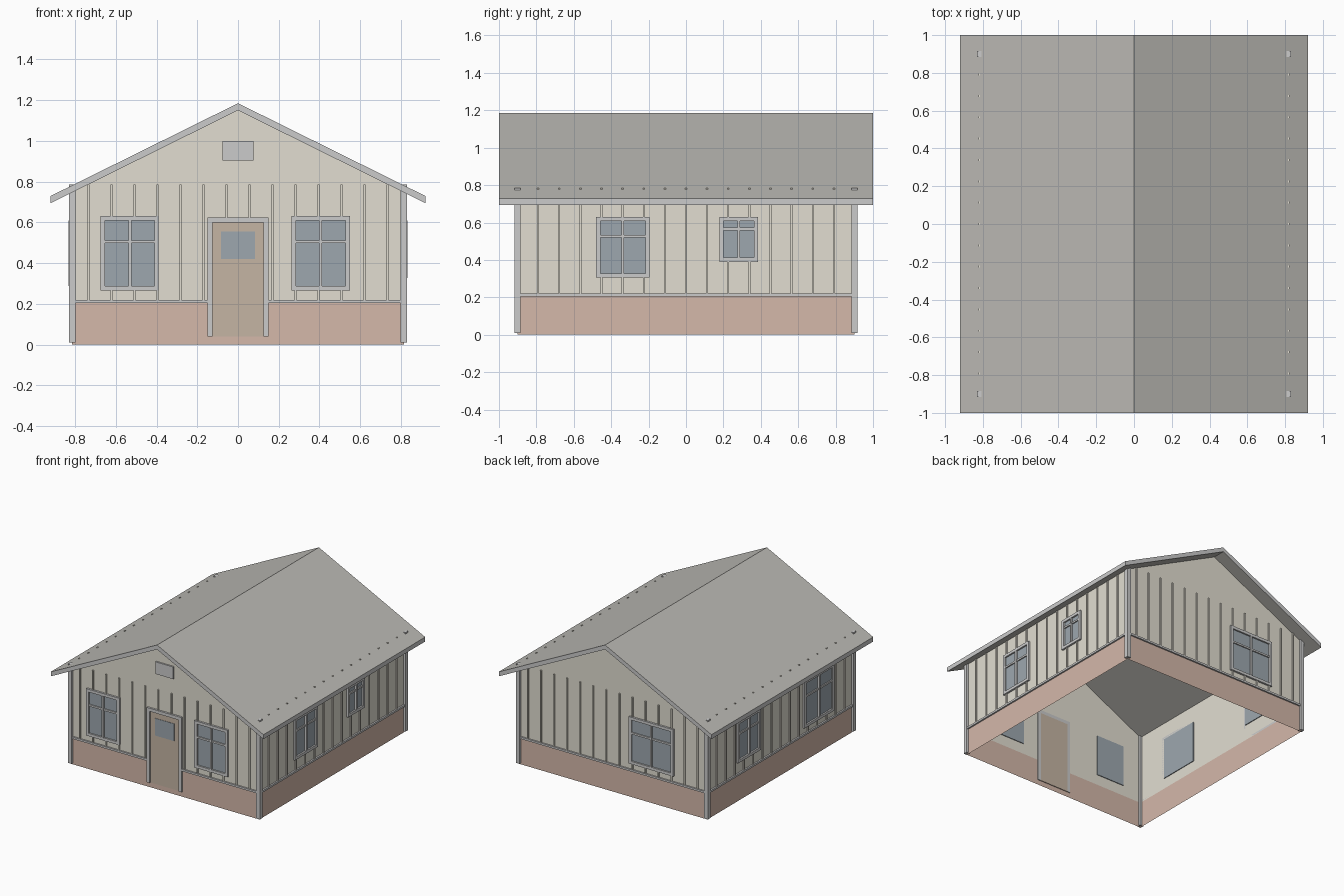
import bpy, bmesh, math
from mathutils import Matrix

if "Cube" in bpy.data.objects:
    bpy.data.objects.remove(bpy.data.objects["Cube"])

WX, WY = 0.815, 0.90          # wall half sizes
EAVE, BAND, TOP = 0.75, 0.205, 0.785
RIDGE, DROP = 1.185, 0.495    # roof top and slope


def material(name, r, g, b):
    m = bpy.data.materials.new(name)
    m.diffuse_color = (r, g, b, 1)
    m.use_nodes = True
    m.node_tree.nodes["Principled BSDF"].inputs["Base Color"].default_value = m.diffuse_color
    return m


SIDING = material("siding", 0.76, 0.73, 0.64)
BRICK = material("brick", 0.66, 0.48, 0.40)
ROOF = material("roofing", 0.50, 0.49, 0.46)
GLASS = material("glass", 0.34, 0.39, 0.43)
WOOD = material("door_wood", 0.56, 0.46, 0.37)


def finish(bm, name, mats, matrix=Matrix()):
    bm.transform(matrix)
    me = bpy.data.meshes.new(name)
    bm.to_mesh(me)
    bm.free()
    for m in mats:
        me.materials.append(m)
    ob = bpy.data.objects.new(name, me)
    bpy.context.collection.objects.link(ob)
    return ob


def boxes(name, items, mat=None, matrix=Matrix()):
    """One object of boxes, each (x0, x1, y0, y1, z0, z1)."""
    bm = bmesh.new()
    for x0, x1, y0, y1, z0, z1 in items:
        m = (Matrix.Translation(((x0 + x1) / 2, (y0 + y1) / 2, (z0 + z1) / 2))
             @ Matrix.Diagonal((x1 - x0, y1 - y0, z1 - z0, 1)))
        bmesh.ops.create_cube(bm, size=1, matrix=m)
    return finish(bm, name, [mat] if mat else [], matrix)


def build_wall(side, angle, half, dist, windows, bars, door=False):
    """Wall facing -y at distance dist, turned about z by angle."""
    rot = Matrix.Rotation(math.radians(angle), 4, 'Z')

    def slab(u0, u1, z0, z1, d0, d1):
        return (u0, u1, -dist - d1, -dist - d0, z0, z1)

    t = 0.022
    holes = [(a + t, b - t, c + t, d - t) for a, b, c, d in windows]
    frames = list(windows)
    if door:
        holes.append((-0.125, 0.125, 0.04, 0.60))
        frames.append((-0.15, 0.15, 0.04, 0.625))

    # wall sheet with openings, brick below and siding above
    us = sorted({-half, half} | {h[i] for h in holes for i in (0, 1)})
    zs = sorted({0, BAND, EAVE} | {h[i] for h in holes for i in (2, 3)})
    bm = bmesh.new()
    for u0, u1 in zip(us, us[1:]):
        for z0, z1 in zip(zs, zs[1:]):
            uc, zc = (u0 + u1) / 2, (z0 + z1) / 2
            if any(a < uc < b and c < zc < d for a, b, c, d in holes):
                continue
            f = bm.faces.new([bm.verts.new((u, -dist, z)) for u, z in
                              ((u0, z0), (u1, z0), (u1, z1), (u0, z1))])
            f.material_index = 1 if zc < BAND else 0
    if angle % 180 == 0:
        bm.faces.new([bm.verts.new((u, -dist, z)) for u, z in
                      ((-half, EAVE), (half, EAVE), (0, RIDGE - 0.035))])
    bmesh.ops.remove_doubles(bm, verts=bm.verts, dist=1e-5)
    finish(bm, side + "_wall", [SIDING, BRICK], rot)

    # vertical battens, interrupted by openings
    n = round((half - 0.025) * 2 / 0.113)
    strips = []
    for i in range(n):
        u = (i - (n - 1) / 2) * 0.113
        z = BAND
        for a, b, c, d in sorted(frames, key=lambda f: f[2]):
            if a - 0.005 < u < b + 0.005:
                if c > z:
                    strips.append(slab(u - 0.005, u + 0.005, z, c, 0, 0.009))
                z = d
        strips.append(slab(u - 0.005, u + 0.005, z, TOP, 0, 0.009))
    boxes(side + "_battens", strips, SIDING, rot)

    # ledge above the brick
    spans = [(-half, -0.15), (0.15, half)] if door else [(-half, half)]
    boxes(side + "_ledge", [slab(a, b, BAND, 0.22, 0, 0.012) for a, b in spans],
          None, rot)

    # window glass, trim and glazing bars
    trim, panes = [], []
    for (a, b, c, d), bar in zip(windows, bars):
        m = (a + b) / 2
        panes.append(slab(a + t, b - t, c + t, d - t, -0.006, 0.003))
        trim += [slab(a, a + t, c, d, 0, 0.015), slab(b - t, b, c, d, 0, 0.015),
                 slab(a + t, b - t, c, c + t, 0, 0.015),
                 slab(a + t, b - t, d - t, d, 0, 0.015),
                 slab(m - 0.007, m + 0.007, c + t, d - t, 0, 0.018),
                 slab(a + t, b - t, bar - 0.007, bar + 0.007, 0, 0.012)]
    boxes(side + "_window_glass", panes, GLASS, rot)
    boxes(side + "_window_trim", trim, None, rot)

    # door, its frame and pane, and the gable vent
    if door:
        boxes("door", [slab(-0.125, 0.125, 0.04, 0.60, -0.006, 0.005)], WOOD, rot)
        boxes("door_pane", [slab(-0.083, 0.083, 0.42, 0.555, 0, 0.008)], GLASS, rot)
        boxes("door_frame", [slab(-0.15, -0.125, 0.04, 0.625, -0.006, 0.015),
                             slab(0.125, 0.15, 0.04, 0.625, -0.006, 0.015),
                             slab(-0.125, 0.125, 0.60, 0.625, -0.006, 0.015)], None, rot)
        boxes("gable_vent", [slab(-0.077, 0.077, 0.905, 1.0, 0, 0.012)], None, rot)


build_wall("front", 0, WX, WY,
           [(-0.675, -0.387, 0.265, 0.632), (0.262, 0.55, 0.265, 0.632)],
           [0.505, 0.505], door=True)
build_wall("right", 90, WY, WX,
           [(-0.48, -0.195, 0.305, 0.63), (0.178, 0.385, 0.39, 0.63)],
           [0.527, 0.565])
build_wall("back", 180, WX, WY, [(0.145, 0.53, 0.265, 0.632)], [0.505])
build_wall("left", 270, WY, WX,
           [(-0.54, -0.258, 0.305, 0.63), (0.28, 0.65, 0.265, 0.632)],
           [0.527, 0.505])

# corner posts
boxes("corner_posts",
      [(sx * WX - 0.016, sx * WX + 0.016, sy * WY - 0.016, sy * WY + 0.016, 0.01, TOP)
       for sx in (-1, 1) for sy in (-1, 1)])

# gable roof: extruded chevron with light edges
EX, TH = 0.92, 0.035
low = RIDGE - DROP * EX
profile = [(-EX, low), (0, RIDGE), (EX, low),
           (EX, low - TH), (0, RIDGE - TH), (-EX, low - TH)]
bm = bmesh.new()
face = bm.faces.new([bm.verts.new((x, -1, z)) for x, z in profile])
ext = bmesh.ops.extrude_face_region(bm, geom=[face], use_keep_orig=True)
bmesh.ops.translate(bm, vec=(0, 2, 0),
                    verts=[v for v in ext["geom"] if isinstance(v, bmesh.types.BMVert)])
bmesh.ops.recalc_face_normals(bm, faces=bm.faces)
trim_grey = material("roof_edge", 0.69, 0.69, 0.69)
for f in bm.faces:
    f.material_index = 0 if abs(f.normal.z) > 0.3 else 1
finish(bm, "roof", [ROOF, trim_grey])
